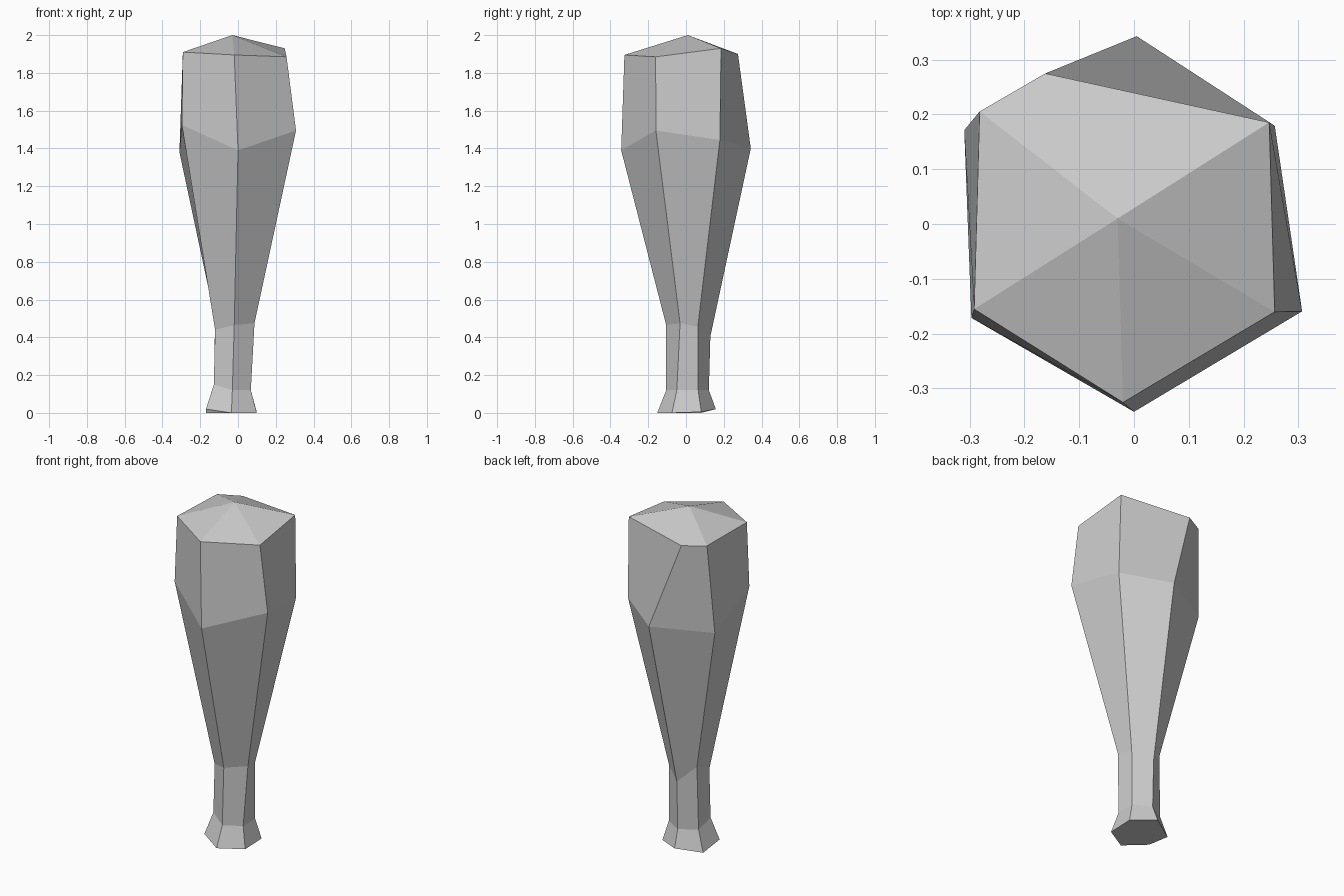
import bpy
import bmesh
from math import cos, sin, radians
from mathutils import Vector

# Remove the default cube
default_cube = bpy.data.objects.get("Cube")
if default_cube:
    bpy.data.objects.remove(default_cube, do_unlink=True)

# Corner order around each six-sided ring, starting at the front
FRONT, LEFT_FRONT, LEFT_BACK, BACK, RIGHT_BACK, RIGHT_FRONT = range(6)


def make_material(name, colour):
    material = bpy.data.materials.new(name)
    material.use_nodes = True
    material.diffuse_color = colour
    shader = material.node_tree.nodes["Principled BSDF"]
    shader.inputs["Base Color"].default_value = colour
    return material


def add_ring(mesh, centre, radius_x, radius_y, nudges):
    """Six-sided ring, with some corners pushed for a hand-carved look."""
    corners = []
    for corner in range(6):
        angle = radians(60 * corner - 90)
        offset = Vector((radius_x * cos(angle), radius_y * sin(angle), 0))
        nudge = Vector(nudges.get(corner, (0, 0, 0)))
        corners.append(mesh.verts.new(Vector(centre) + offset + nudge))
    return corners


def bridge(mesh, lower, upper):
    for i in range(6):
        j = (i + 1) % 6
        mesh.faces.new((lower[i], lower[j], upper[j], upper[i]))


mesh = bmesh.new()

# Flared foot of the handle
foot = add_ring(mesh, (-.035, .003, 0), .155, .155, {
    LEFT_BACK: (0, 0, .005), BACK: (0, 0, .02), RIGHT_FRONT: (0, 0, .02)})

# Narrow grip, bottom and top
grip_bottom = add_ring(mesh, (-.03, .008, .12), .113, .113, {
    RIGHT_FRONT: (0, 0, .03)})
grip_top = add_ring(mesh, (-.02, .012, .465), .117, .117, {
    LEFT_FRONT: (.006, .015, .01), LEFT_BACK: (-.013, -.008, -.01),
    BACK: (-.01, 0, -.06), RIGHT_BACK: (0, 0, .03),
    RIGHT_FRONT: (0, 0, -.025)})

# Widest part of the head
belly = add_ring(mesh, (0, 0, 1.39), .343, .343, {
    LEFT_FRONT: (.01, .012, .105), LEFT_BACK: (-.04, .008, .055),
    BACK: (.005, 0, .01), RIGHT_BACK: (-.013, 0, -.01),
    RIGHT_FRONT: (0, 0, .135)})

# Shoulder with one corner chopped away at the back
shoulder = add_ring(mesh, (-.02, .015, 1.895), .314, .341, {
    LEFT_FRONT: (.005, -.005, -.01), LEFT_BACK: (-.005, 0, .035),
    BACK: (-.142, -.081, .005), RIGHT_BACK: (.01, .02, .01),
    RIGHT_FRONT: (0, 0, .015)})

# Walls between the rings
rings = [foot, grip_bottom, grip_top, belly, shoulder]
for lower, upper in zip(rings, rings[1:]):
    bridge(mesh, lower, upper)

# Flat underside and pointed crown
mesh.faces.new(list(reversed(foot)))
tip = mesh.verts.new((-.03, .01, 2))
for i in range(6):
    mesh.faces.new((shoulder[i], shoulder[(i + 1) % 6], tip))

bmesh.ops.recalc_face_normals(mesh, faces=mesh.faces)
club_mesh = bpy.data.meshes.new("club")
mesh.to_mesh(club_mesh)
mesh.free()

club = bpy.data.objects.new("club", club_mesh)
club_mesh.materials.append(make_material("light grey", (.6, .6, .6, 1)))
bpy.context.collection.objects.link(club)
